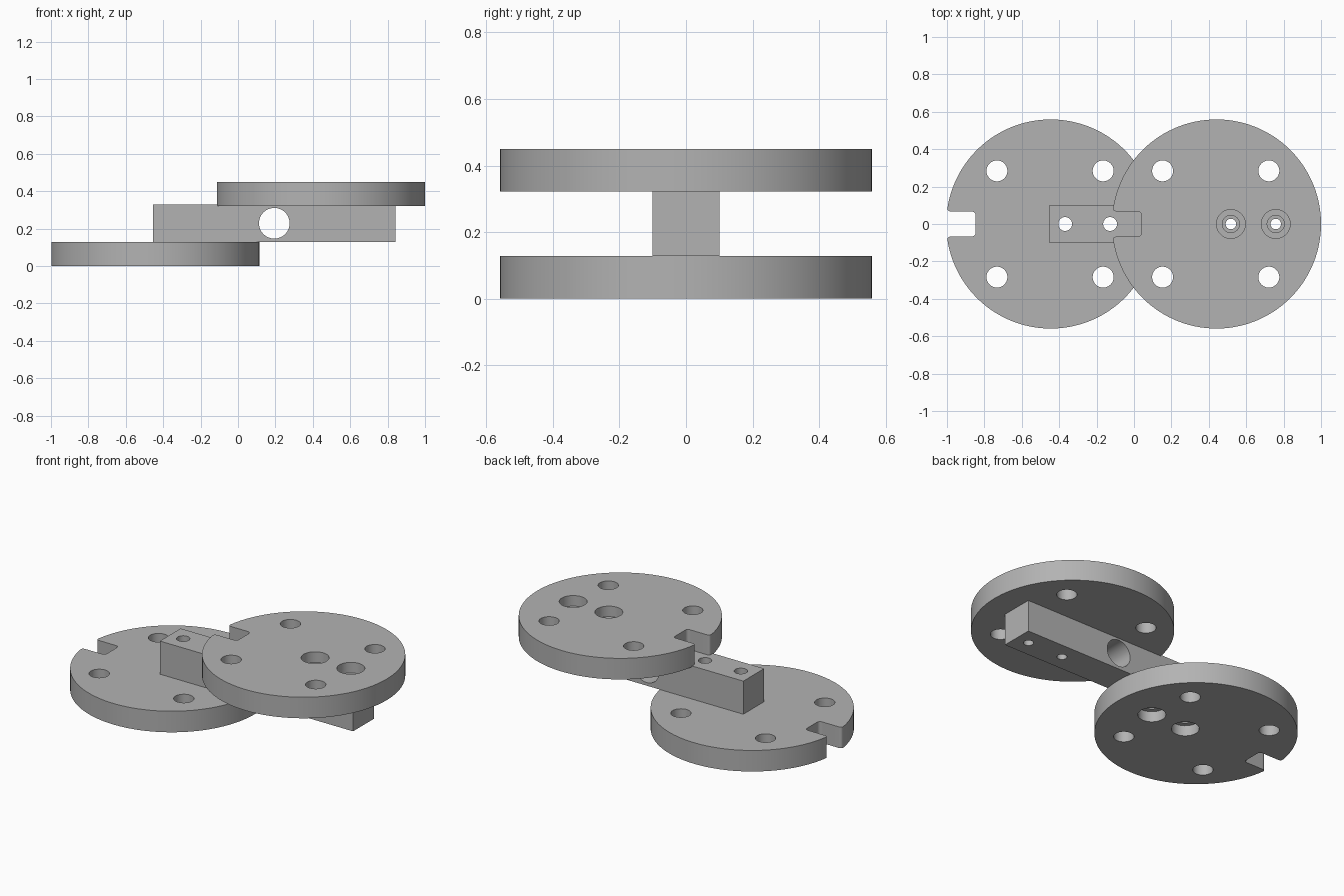
import bpy
import bmesh
from math import sin, cos, asin, pi
from mathutils import Vector

if "Cube" in bpy.data.objects:
    bpy.data.objects.remove(bpy.data.objects["Cube"], do_unlink=True)

# Single grey material
grey = bpy.data.materials.new("plain grey")
grey.use_nodes = True
COLOR = (0.45, 0.45, 0.45, 1)
grey.diffuse_color = COLOR
grey.node_tree.nodes["Principled BSDF"].inputs["Base Color"].default_value = COLOR

RADIUS, THICK = 0.559, 0.128
HOLE_X = (0.077, 0.317)          # screw positions along the disc
BAR_MID, BAR_LEN, BAR_W = 0.194, 1.298, 0.2
BAR_Z0, BAR_Z1 = 0.128, 0.329


def prism(name, outline, z0, z1):
    """Extrude a flat outline between two heights."""
    bm = bmesh.new()
    face = bm.faces.new([bm.verts.new((x, y, z0)) for x, y in outline])
    ext = bmesh.ops.extrude_face_region(bm, geom=[face])["geom"]
    bmesh.ops.translate(bm, vec=(0, 0, z1 - z0),
                        verts=[v for v in ext if isinstance(v, bmesh.types.BMVert)])
    bmesh.ops.recalc_face_normals(bm, faces=bm.faces)
    mesh = bpy.data.meshes.new(name)
    bm.to_mesh(mesh)
    bm.free()
    mesh.materials.append(grey)
    obj = bpy.data.objects.new(name, mesh)
    bpy.context.collection.objects.link(obj)
    return obj


def activate(obj):
    bpy.ops.object.select_all(action="DESELECT")
    obj.select_set(True)
    bpy.context.view_layer.objects.active = obj


def drill(obj, loc, radius, depth, rot=(0, 0, 0)):
    """Cut a round hole centred on loc."""
    bpy.ops.mesh.primitive_cylinder_add(vertices=48, radius=radius, depth=depth,
                                        location=loc, rotation=rot)
    cutter = bpy.context.object
    cutter.hide_render = True
    cutter.data.materials.append(grey)
    activate(obj)
    mod = obj.modifiers.new("hole", "BOOLEAN")
    mod.operation, mod.solver, mod.object = "DIFFERENCE", "EXACT", cutter
    bpy.ops.object.modifier_apply(modifier=mod.name)
    bpy.data.objects.remove(cutter, do_unlink=True)


def smooth(obj):
    activate(obj)
    bpy.ops.object.shade_smooth_by_angle(angle=pi / 6)


def fillet(a, corner, b, steps=6):
    """Rounded corner running from a to b."""
    a, c, b = Vector(a), Vector(corner), Vector(b)
    return [tuple(a * (1 - t) ** 2 + c * 2 * t * (1 - t) + b * t * t)
            for t in (i / steps for i in range(steps + 1))]


def disc_outline():
    """Circle with a round-cornered slot on its -x side."""
    half, lip, inner, floor = 0.067, 0.022, 0.022, -0.402
    edge = -(RADIUS ** 2 - half ** 2) ** 0.5
    start = asin((half + lip) / RADIUS)
    count = 128
    upper_lip = fillet((-RADIUS * cos(start), half + lip), (edge, half), (edge + lip, half))
    upper_in = fillet((floor - inner, half), (floor, half), (floor, half - inner))
    top = upper_lip + upper_in
    bottom = [(x, -y) for x, y in reversed(top)]
    arc = []
    for i in range(1, count):
        a = pi + start + (2 * pi - 2 * start) * i / count
        arc.append((RADIUS * cos(a), RADIUS * sin(a)))
    return top + bottom + arc


def slotted_disc(name, x, z0, bore_on_top):
    disc = prism(name, [(px + x, py) for px, py in disc_outline()], z0, z0 + THICK)
    mid = z0 + THICK / 2
    # four mounting holes
    for sx in (-1, 1):
        for sy in (-1, 1):
            drill(disc, (x - 0.004 + sx * 0.284, sy * 0.284, mid), 0.056, 0.4)
    # two counterbored screw holes
    bore_z = z0 + THICK if bore_on_top else z0
    for hx in HOLE_X:
        drill(disc, (x + hx, 0, mid), 0.046, 0.4)
        drill(disc, (x + hx, 0, bore_z), 0.077, 0.128)
    smooth(disc)


LOWER_X, UPPER_X = -0.445, 0.441
slotted_disc("lower_disc", LOWER_X, 0, False)
slotted_disc("upper_disc", UPPER_X, 0.322, True)

# Connecting bar with screw holes at both ends and a cross hole
x0, x1, w = BAR_MID - BAR_LEN / 2, BAR_MID + BAR_LEN / 2, BAR_W / 2
bar = prism("connecting_bar", [(x0, -w), (x1, -w), (x1, w), (x0, w)], BAR_Z0, BAR_Z1)
bar_z = (BAR_Z0 + BAR_Z1) / 2
for centre, radius in ((LOWER_X, 0.037), (UPPER_X, 0.028)):
    for hx in HOLE_X:
        drill(bar, (centre + hx, 0, bar_z), radius, 0.5)
drill(bar, (BAR_MID, 0, bar_z), 0.082, 0.5, (pi / 2, 0, 0))
smooth(bar)
